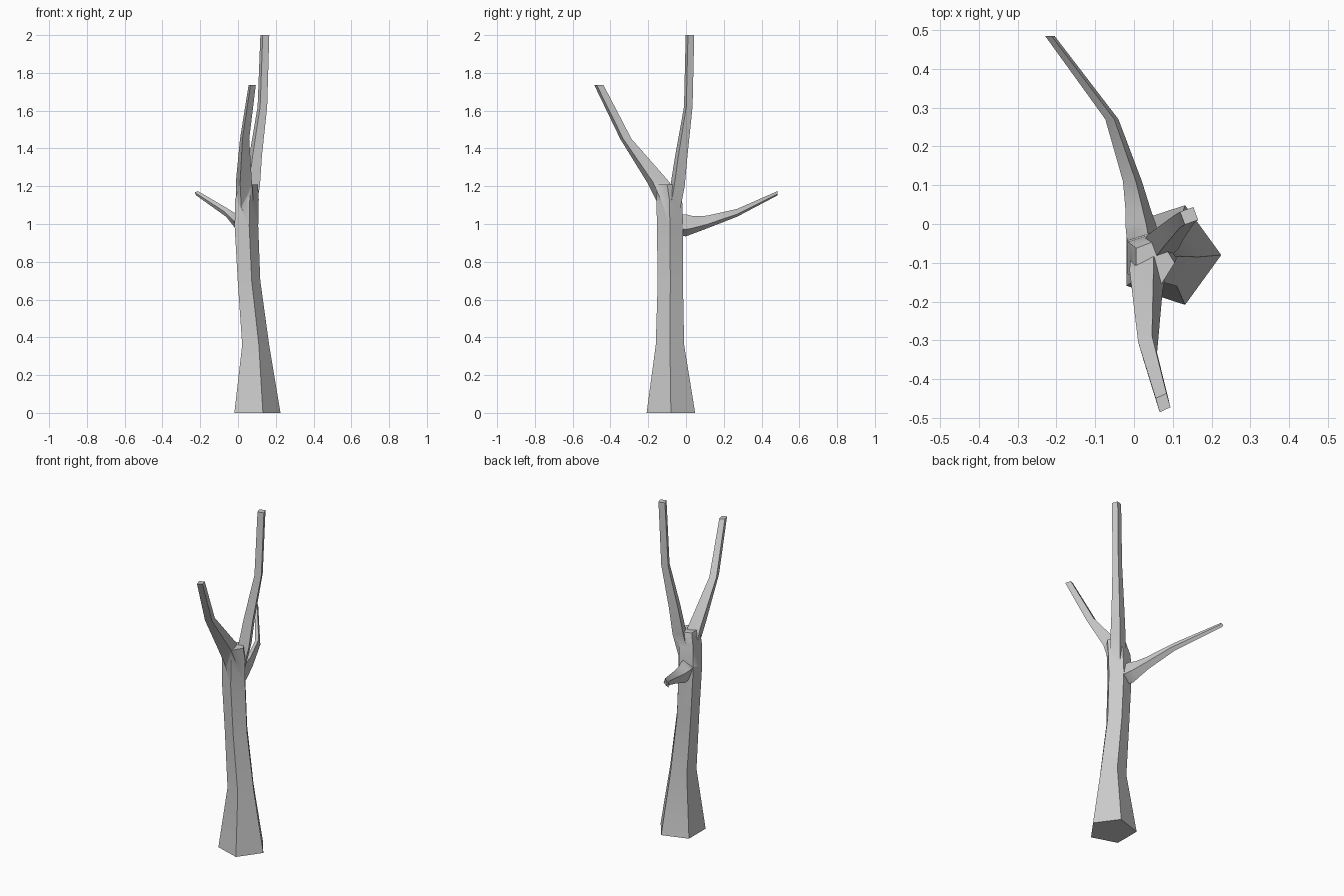
import bpy, bmesh, math

if "Cube" in bpy.data.objects:
    bpy.data.objects.remove(bpy.data.objects["Cube"])


def loft(name, rings, sides, start=0.0, axis='Z'):
    """Skin polygon rings (cx, cy, cz, half_a, half_b); ring lies flat (Z) or upright (Y)."""
    bm = bmesh.new()
    angs = [start + 2 * math.pi * i / sides for i in range(sides)]
    loops = []
    for x, y, z, a, b in rings:
        if axis == 'Z':
            loops.append([bm.verts.new((x + a * math.cos(t), y + b * math.sin(t), z)) for t in angs])
        else:
            loops.append([bm.verts.new((x + a * math.cos(t), y, z + b * math.sin(t))) for t in angs])
    for lo, hi in zip(loops, loops[1:]):
        for i in range(sides):
            j = (i + 1) % sides
            bm.faces.new((lo[i], lo[j], hi[j], hi[i]))
    bm.faces.new(loops[0])
    bm.faces.new(loops[-1])
    bmesh.ops.recalc_face_normals(bm, faces=bm.faces)
    me = bpy.data.meshes.new(name)
    bm.to_mesh(me)
    bm.free()
    ob = bpy.data.objects.new(name, me)
    bpy.context.collection.objects.link(ob)
    return ob


# five-sided trunk with flared foot
trunk = loft("tree_trunk", [
    (0.090, -0.080, 0.00, 0.135, 0.135),
    (0.086, -0.085, 0.36, 0.079, 0.079),
    (0.052, -0.083, 0.70, 0.066, 0.070),
    (0.038, -0.085, 0.99, 0.069, 0.073),
    (0.041, -0.088, 1.13, 0.069, 0.071),
    (0.050, -0.100, 1.21, 0.055, 0.064)], 5)

# forward branch of the fork
front_branch = loft("front_branch", [
    (0.038, -0.095, 1.09, 0.050, 0.050),
    (0.031, -0.146, 1.22, 0.047, 0.066),
    (0.035, -0.318, 1.45, 0.027, 0.033),
    (0.075, -0.461, 1.735, 0.021, 0.027)], 4, math.radians(65))

# main branch rising to the top
top_branch = loft("top_branch", [
    (0.055, -0.070, 1.06, 0.040, 0.040),
    (0.076, -0.045, 1.20, 0.044, 0.042),
    (0.093, -0.025, 1.36, 0.037, 0.036),
    (0.129, 0.012, 1.62, 0.028, 0.025),
    (0.142, 0.021, 2.00, 0.026, 0.025)], 4, math.radians(65))

# side branch reaching back
back_branch = loft("back_branch", [
    (0.025, -0.050, 0.995, 0.045, 0.060),
    (0.017, 0.000, 0.993, 0.042, 0.062),
    (0.011, 0.035, 0.995, 0.035, 0.050),
    (-0.004, 0.110, 1.010, 0.026, 0.036),
    (-0.057, 0.270, 1.059, 0.018, 0.022),
    (-0.217, 0.485, 1.163, 0.013, 0.012)], 4, math.radians(70), 'Y')

# fuse the branches into the trunk
bpy.context.view_layer.objects.active = trunk
for ob in (front_branch, top_branch, back_branch):
    mod = trunk.modifiers.new("fuse", 'BOOLEAN')
    mod.operation = 'UNION'
    mod.solver = 'EXACT'
    mod.object = ob
    bpy.ops.object.modifier_apply(modifier=mod.name)
    bpy.data.objects.remove(ob)

bpy.ops.object.select_all(action='DESELECT')
trunk.select_set(True)
bpy.ops.object.shade_smooth_by_angle(angle=math.radians(60))
